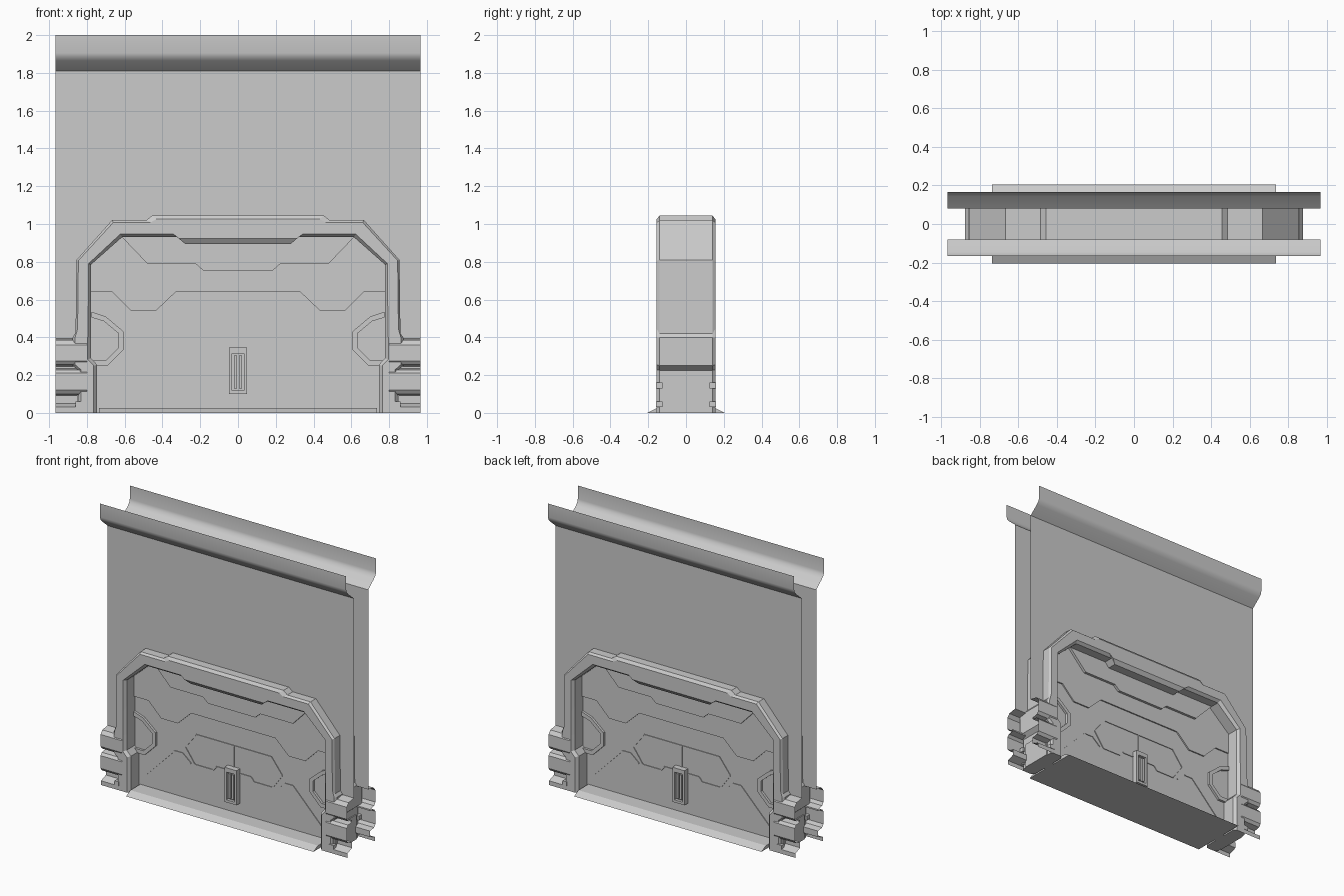
import bpy, bmesh

if "Cube" in bpy.data.objects:
    bpy.data.objects.remove(bpy.data.objects["Cube"])

grey = bpy.data.materials.new("light_grey")
grey.diffuse_color = (0.6, 0.6, 0.6, 1)
grey.use_nodes = True
grey.node_tree.nodes["Principled BSDF"].inputs["Base Color"].default_value = grey.diffuse_color


def finish(name, bm, smooth=False, solid=True):
    bmesh.ops.remove_doubles(bm, verts=bm.verts, dist=1e-5)
    if solid:
        bmesh.ops.recalc_face_normals(bm, faces=bm.faces)
    me = bpy.data.meshes.new(name)
    bm.to_mesh(me)
    bm.free()
    ob = bpy.data.objects.new(name, me)
    bpy.context.collection.objects.link(ob)
    me.materials.append(grey)
    if smooth:
        bpy.context.view_layer.objects.active = ob
        ob.select_set(True)
        bpy.ops.object.shade_smooth_by_angle(angle=0.7)
        ob.select_set(False)
    return ob


def mirrored(half):
    """Right-half points from centre outwards -> full outline, left to right."""
    return [(-x, z) for x, z in reversed(half)] + list(half)


def add_prism(bm, pts, y0, y1, sides=(1, -1)):
    """Flat outline in x/z, extruded in y, repeated on front and back."""
    for s in sides:
        f = bm.faces.new([bm.verts.new((x, s * y0, z)) for x, z in pts])
        r = bmesh.ops.extrude_face_region(bm, geom=[f])
        for v in r["geom"]:
            if isinstance(v, bmesh.types.BMVert):
                v.co.y = s * y1


def plates(name, outlines, y0, y1):
    bm = bmesh.new()
    for pts in outlines:
        add_prism(bm, pts, y0, y1)
    return finish(name, bm)


def strip(a, b, w=0.006):
    """Thin four-point bar between two points."""
    dx, dz = b[0] - a[0], b[1] - a[1]
    n = (dx * dx + dz * dz) ** 0.5
    ox, oz = -dz / n * w / 2, dx / n * w / 2
    return [(a[0] + ox, a[1] + oz), (b[0] + ox, b[1] + oz),
            (b[0] - ox, b[1] - oz), (a[0] - ox, a[1] - oz)]


def chain(pts, w=0.006):
    return [strip(a, b, w) for a, b in zip(pts, pts[1:])]


def flip(pts):
    return [(-x, z) for x, z in pts]


def rect(x0, x1, z0, z1):
    return [(x0, z0), (x1, z0), (x1, z1), (x0, z1)]


def sheet(name, profile, spans, smooth=False):
    """Open y/z profile swept along x, on front and back."""
    bm = bmesh.new()
    for s in (1, -1):
        for x0, x1 in spans:
            rows = [[bm.verts.new((x, s * y, z)) for x in (x0, x1)] for y, z in profile]
            for a, b in zip(rows, rows[1:]):
                q = [a[0], a[1], b[1], b[0]]
                bm.faces.new(q if s < 0 else q[::-1])
    return finish(name, bm, smooth, solid=False)


W = 0.966

# Two thin wall sheets with a door-shaped cutout
bm = bmesh.new()
wall = mirrored([(0.64, 0.97), (0.81, 0.78), (0.81, 0.42), (W, 0.42), (W, 1.81)])
for s in (1, -1):
    f = bm.faces.new([bm.verts.new((x, s * 0.08, z)) for x, z in wall])
    f.normal_update()
    if f.normal.y * s < 0:
        f.normal_flip()
finish("wall_sheets", bm, solid=False)

# Flared lip along the wall top, and the stepped skirting beside the frame
sheet("wall_top_lip", [(0.08, 1.81), (0.145, 1.865), (0.162, 1.885),
                       (0.167, 1.905), (0.167, 2.0)], [(-W, W)], True)
sheet("skirting", [(0.08, 0.42), (0.08, 0.395), (0.14, 0.385), (0.16, 0.36), (0.16, 0.275),
                   (0.145, 0.255), (0.10, 0.245), (0.10, 0.235), (0.145, 0.228),
                   (0.16, 0.21), (0.16, 0.12), (0.145, 0.10), (0.10, 0.092),
                   (0.10, 0.05), (0.155, 0.03), (0.155, 0)],
      [(-W, -0.80), (0.80, W)])

# Door frame: chamfered section carried around the arch
outer = mirrored([(0.455, 1.045), (0.485, 1.02), (0.667, 1.02), (0.855, 0.81), (0.86, 0.42),
                  (0.875, 0.40), (0.875, 0.25), (0.845, 0.225), (0.845, 0)])
inner = mirrored([(0.28, 0.895), (0.31, 0.93), (0.614, 0.93), (0.778, 0.785), (0.778, 0.6),
                  (0.778, 0.4), (0.778, 0.29), (0.746, 0.255), (0.746, 0)])
section = [(0, -0.14), (0.13, -0.155), (0.82, -0.155), (1, -0.135),
           (1, 0.135), (0.82, 0.155), (0.13, 0.155), (0, 0.14)]
bm = bmesh.new()
rings = [[bm.verts.new((o[0] + t * (i[0] - o[0]), y, o[1] + t * (i[1] - o[1])))
          for t, y in section] for o, i in zip(outer, inner)]
for a, b in zip(rings, rings[1:]):
    for k in range(8):
        m = (k + 1) % 8
        bm.faces.new((a[k], a[m], b[m], b[k]))
bm.faces.new(rings[0])
bm.faces.new(rings[-1])
finish("door_frame", bm)

# Clips and side plates low on the frame posts
bm = bmesh.new()
for s in (1, -1):
    for z in (0.03, 0.13):
        add_prism(bm, [(s * x, zz) for x, zz in rect(0.825, 0.86, z, z + 0.03)], 0.125, 0.158)
    add_prism(bm, [(s * x, zz) for x, zz in rect(0.84, 0.852, 0, 0.175)], -0.11, 0.11, (1,))
finish("frame_clips", bm)

# Door slab
bm = bmesh.new()
add_prism(bm, inner, -0.045, 0.045, (1,))
finish("door_slab", bm)

# Upper door panels: broad plate with a zigzag lower edge, then a header plate
zigzag = mirrored([(0.33, 0.64), (0.435, 0.54), (0.565, 0.54), (0.665, 0.64), (0.778, 0.64)])
top = mirrored([(0.28, 0.895), (0.31, 0.93), (0.614, 0.93), (0.778, 0.785)])
plates("upper_door_panel", [zigzag + top[::-1]], 0.044, 0.054)
header = mirrored([(0.185, 0.755), (0.225, 0.79), (0.48, 0.79), (0.614, 0.93)])
plates("header_panel", [header + top[1:-1][::-1]], 0.053, 0.072)

# Raised outline of the central panel and the diagonal seams
lower = [(0.0, 0.31), (0.135, 0.31), (0.16, 0.28), (0.305, 0.28), (0.38, 0.385), (0.295, 0.495), (0, 0.495)]
seam = [(0.335, 0.28), (0.40, 0.335), (0.465, 0.335), (0.69, 0.105)]
lines = []
for p in (lower, seam):
    lines += chain(p) + chain(flip(p))
lines += chain([(0, 0.345), (0, 0.495)])
plates("door_seams", lines, 0.044, 0.05)

# Side hex recesses: thick raised rims
hexa = [(0.775, 0.535), (0.70, 0.51), (0.605, 0.43), (0.605, 0.335), (0.69, 0.25), (0.775, 0.25)]
rim = [(0.775, 0.505), (0.71, 0.485), (0.632, 0.42), (0.632, 0.345), (0.70, 0.278), (0.775, 0.278)]
quads = []
for k in range(5):
    q = [hexa[k], hexa[k + 1], rim[k + 1], rim[k]]
    quads += [q, flip(q)]
plates("side_hex_rims", quads, 0.044, 0.062)

# Central latch with bars
plates("latch_base", [rect(-0.048, 0.048, 0.10, 0.345)], 0.044, 0.065)
plates("latch_rim", [rect(-0.048, -0.032, 0.10, 0.345), rect(0.032, 0.048, 0.10, 0.345),
                     rect(-0.032, 0.032, 0.10, 0.118), rect(-0.032, 0.032, 0.315, 0.345)], 0.064, 0.085)
plates("latch_bars", [rect(-0.022, -0.006, 0.13, 0.305), rect(0.006, 0.022, 0.13, 0.305)], 0.064, 0.08)

# Threshold with sloped edges
bm = bmesh.new()
prof = [(-0.205, 0), (0.205, 0), (0.155, 0.025), (-0.155, 0.025)]
ends = [[bm.verts.new((x, y, z)) for y, z in prof] for x in (-0.735, 0.735)]
for k in range(4):
    m = (k + 1) % 4
    bm.faces.new((ends[0][k], ends[0][m], ends[1][m], ends[1][k]))
for e in ends:
    bm.faces.new(e)
finish("threshold", bm)
